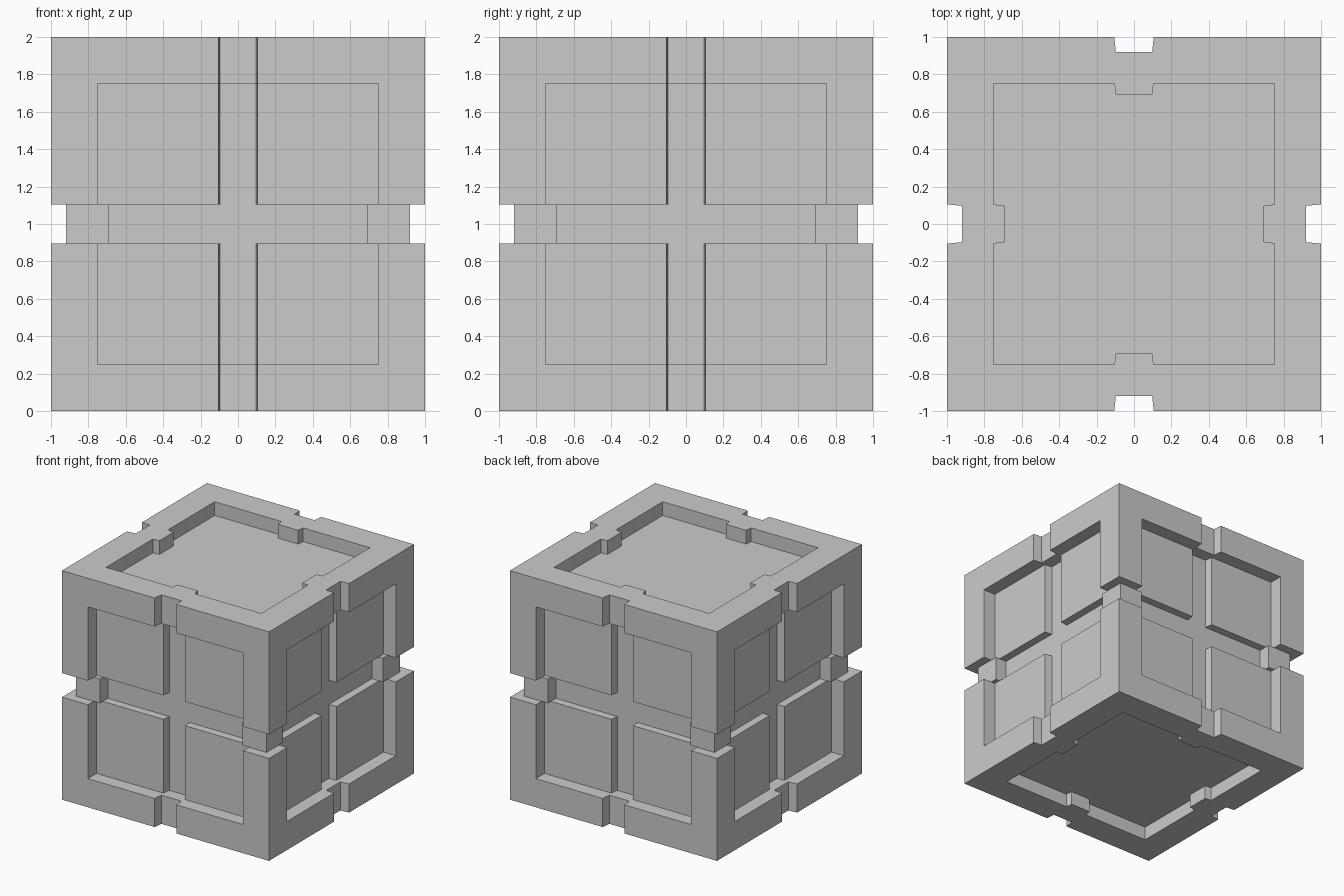
import bpy, bmesh

if "Cube" in bpy.data.objects:
    bpy.data.objects.remove(bpy.data.objects["Cube"])


def outline(half):
    """Complete a four-fold symmetric plan from one eighth, ending on the diagonal."""
    quarter = half + [(y, x) for x, y in reversed(half[:-1])]
    pts = []
    for _ in range(4):
        pts += quarter
        quarter = [(y, -x) for x, y in quarter]
    return pts


def prism(name, half, z0, z1):
    bm = bmesh.new()
    face = bm.faces.new([bm.verts.new((x, y, z0)) for x, y in outline(half)])
    ext = bmesh.ops.extrude_face_region(bm, geom=[face], use_keep_orig=True)
    top = [g for g in ext["geom"] if isinstance(g, bmesh.types.BMVert)]
    bmesh.ops.translate(bm, verts=top, vec=(0, 0, z1 - z0))
    bmesh.ops.recalc_face_normals(bm, faces=bm.faces)
    me = bpy.data.meshes.new(name)
    bm.to_mesh(me)
    bm.free()
    ob = bpy.data.objects.new(name, me)
    bpy.context.collection.objects.link(ob)
    return ob


def combine(target, other, operation):
    mod = target.modifiers.new(operation.lower(), 'BOOLEAN')
    mod.operation, mod.object, mod.solver = operation, other, 'EXACT'
    bpy.context.view_layer.objects.active = target
    bpy.ops.object.modifier_apply(modifier=mod.name)
    bpy.data.objects.remove(other)


D = 0.12     # recess depth of every face
G = 0.105    # half width of the strap grooves

# plan sections: notched rim, pocket inside the rim, panelled wall, waist groove
rim = [(.097, .92), (G, 1), (1, 1)]
pocket = [(.097, .69), (G, .75), (.75, .75)]
wall = [(.097, .81), (G, 1 - D), (.75, 1 - D), (.75, 1), (1, 1)]
waist = [(.69, .81), (.69, .92), (.92, .92)]

# stack the layers into one solid crate
crate = prism("crate_body", waist, 1 - G, 1 + G)
for z0, z1, plan in ((.25, 1 - G, wall), (1 + G, 1.75, wall),
                     (0, .25, rim), (1.75, 2, rim)):
    combine(crate, prism("layer", plan, z0, z1), 'UNION')

# recess the top and bottom faces
for z0, z1 in ((-.5, D), (2 - D, 2.5)):
    combine(crate, prism("pocket", pocket, z0, z1), 'DIFFERENCE')
